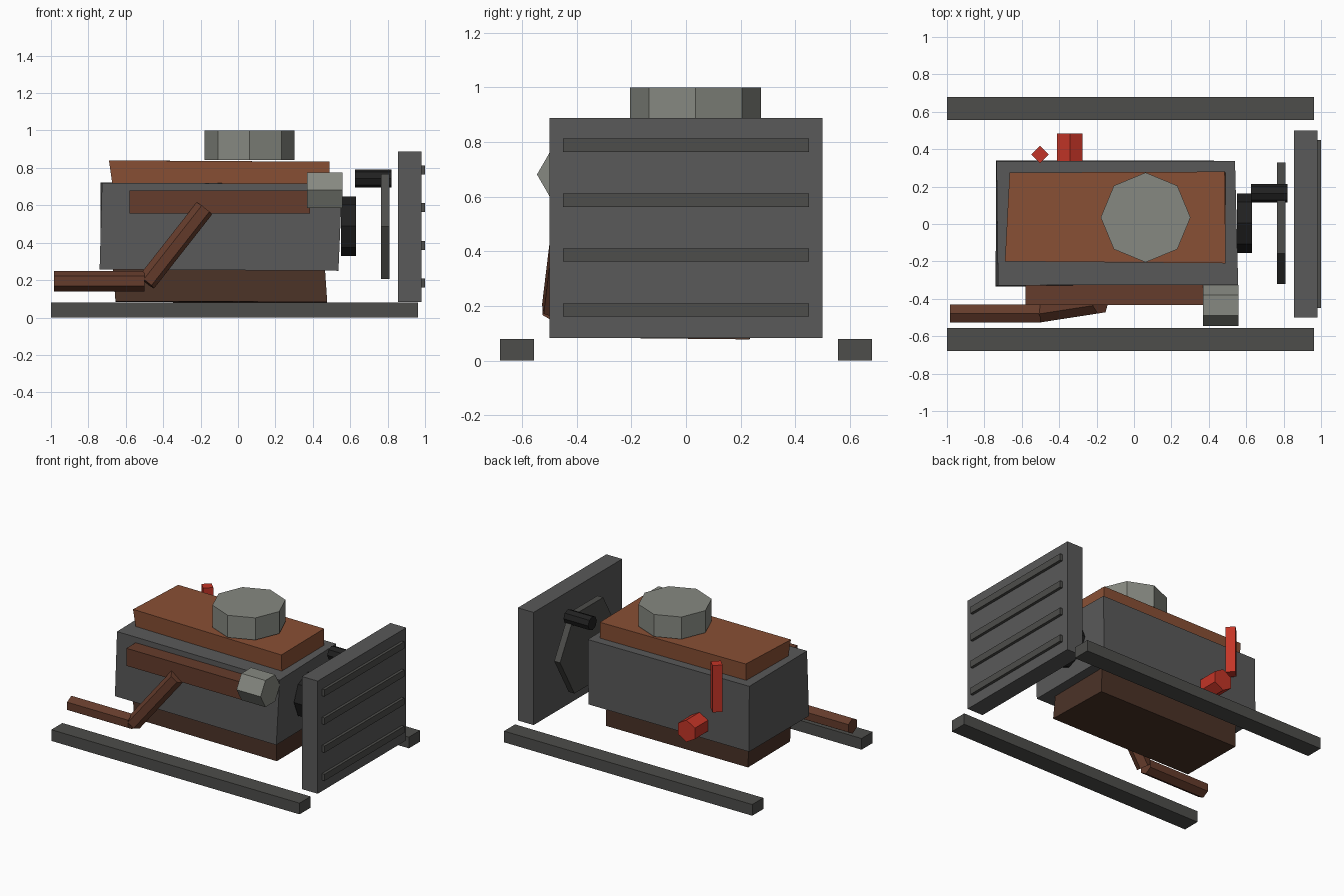
import bpy, bmesh
from math import cos, sin, pi
from mathutils import Vector, Matrix

if "Cube" in bpy.data.objects:
    bpy.data.objects.remove(bpy.data.objects["Cube"])


def material(name, rgb):
    m = bpy.data.materials.new(name)
    m.diffuse_color = (*rgb, 1)
    m.use_nodes = True
    m.node_tree.nodes["Principled BSDF"].inputs["Base Color"].default_value = m.diffuse_color
    return m


STEEL = material("dark_steel", (0.10, 0.10, 0.10))
FRAME = material("frame_grey", (0.075, 0.075, 0.07))
ALLOY = material("alloy", (0.24, 0.25, 0.22))
RUST = material("rust", (0.25, 0.08, 0.035))
EXHAUST = material("exhaust_brown", (0.13, 0.045, 0.025))
PAN = material("pan_brown", (0.07, 0.032, 0.02))
RED = material("red", (0.55, 0.035, 0.02))
BLACK = material("black", (0.015, 0.015, 0.015))


def finish(name, bm, mat):
    bmesh.ops.recalc_face_normals(bm, faces=bm.faces)
    me = bpy.data.meshes.new(name)
    bm.to_mesh(me)
    bm.free()
    me.materials.append(mat)
    ob = bpy.data.objects.new(name, me)
    bpy.context.collection.objects.link(ob)
    return ob


def loft(name, rings, mat):
    """Closed solid between two matching rings of points."""
    bm = bmesh.new()
    a, b = [[bm.verts.new(p) for p in r] for r in rings]
    n = len(a)
    bm.faces.new(a)
    bm.faces.new(b)
    for i in range(n):
        j = (i + 1) % n
        bm.faces.new((a[i], a[j], b[j], b[i]))
    return finish(name, bm, mat)


def box(name, x, y, z, mat):
    rings = [[(x[0], y[0], h), (x[1], y[0], h), (x[1], y[1], h), (x[0], y[1], h)] for h in z]
    return loft(name, rings, mat)


def prism(name, p, q, r, sides, up, mat):
    """Regular prism from p to q with one corner pointing along up."""
    p, q = Vector(p), Vector(q)
    d = (q - p).normalized()
    u = Vector(up)
    u = (u - d * u.dot(d)).normalized()
    v = d.cross(u)
    ring = [(u * cos(2 * pi * i / sides) + v * sin(2 * pi * i / sides)) * r for i in range(sides)]
    return loft(name, [[c + o for o in ring] for c in (p, q)], mat)


# Frame rails
for side, s in (("left", 1), ("right", -1)):
    box(f"{side}_frame_rail", (-1, 0.963), sorted((0.555 * s, 0.68 * s)), (0, 0.08), FRAME)

# Radiator and its slats
box("radiator", (0.855, 0.98), (-0.5, 0.5), (0.083, 0.888), STEEL)
for i in range(4):
    z = 0.185 + 0.201 * i
    box(f"radiator_slat_{i + 1}", (0.975, 1.0), (-0.45, 0.45), (z - 0.024, z + 0.024), FRAME)

# Engine block, oil pan and valve cover, slightly uneven castings
loft("engine_block", [
    [(-0.74, -0.333, 0.257), (0.537, -0.335, 0.25), (0.535, 0.338, 0.255), (-0.737, 0.34, 0.257)],
    [(-0.727, -0.328, 0.72), (0.557, -0.325, 0.715), (0.54, 0.338, 0.717), (-0.735, 0.335, 0.722)]], STEEL)
loft("oil_pan", [
    [(-0.655, -0.24, 0.087), (0.477, -0.243, 0.083), (0.47, 0.232, 0.078), (-0.655, 0.235, 0.083)],
    [(-0.668, -0.235, 0.26), (0.465, -0.235, 0.26), (0.465, 0.235, 0.26), (-0.66, 0.235, 0.26)]], PAN)
loft("valve_cover", [
    [(-0.672, -0.195, 0.715), (0.49, -0.205, 0.715), (0.488, 0.275, 0.715), (-0.665, 0.27, 0.715)],
    [(-0.69, -0.2, 0.84), (0.49, -0.21, 0.833), (0.485, 0.28, 0.833), (-0.665, 0.275, 0.84)]], RUST)

# Air filter
prism("air_filter", (0.062, 0.035, 0.842), (0.062, 0.035, 1.0), 0.24, 8, (1, 0, 0), ALLOY)

# Exhaust manifold and pipe
box("exhaust_manifold", (-0.58, 0.385), (-0.433, -0.30), (0.555, 0.68), EXHAUST)
prism("exhaust_downpipe", (-0.18, -0.43, 0.583), (-0.49, -0.478, 0.188), 0.053, 6, (0, 0, 1), EXHAUST)
prism("exhaust_tailpipe", (-0.983, -0.478, 0.195), (-0.5, -0.478, 0.195), 0.055, 6, (0, 0, 1), EXHAUST)

# Alternator
prism("alternator", (0.37, -0.435, 0.681), (0.56, -0.435, 0.681), 0.11, 6, (0, 1, 0), ALLOY)

# Crank pulley, fan and water pump
prism("crank_pulley", (0.55, 0.005, 0.488), (0.632, 0.005, 0.488), 0.159, 8, (0, 0, 1), BLACK)
prism("cooling_fan", (0.765, 0.005, 0.487), (0.811, 0.005, 0.487), 0.325, 6, (0, 1, 0), FRAME)
prism("water_pump", (0.625, 0.164, 0.743), (0.82, 0.164, 0.743), 0.049, 8, (0, 0, 1), BLACK)

# Oil filter and dipstick on the back
prism("oil_filter", (-0.343, 0.32, 0.355), (-0.343, 0.485, 0.355), 0.078, 6, (0, 0, 1), RED)
prism("dipstick", (-0.503, 0.372, 0.505), (-0.503, 0.372, 0.84), 0.047, 4, (1, 0, 0), RED)
